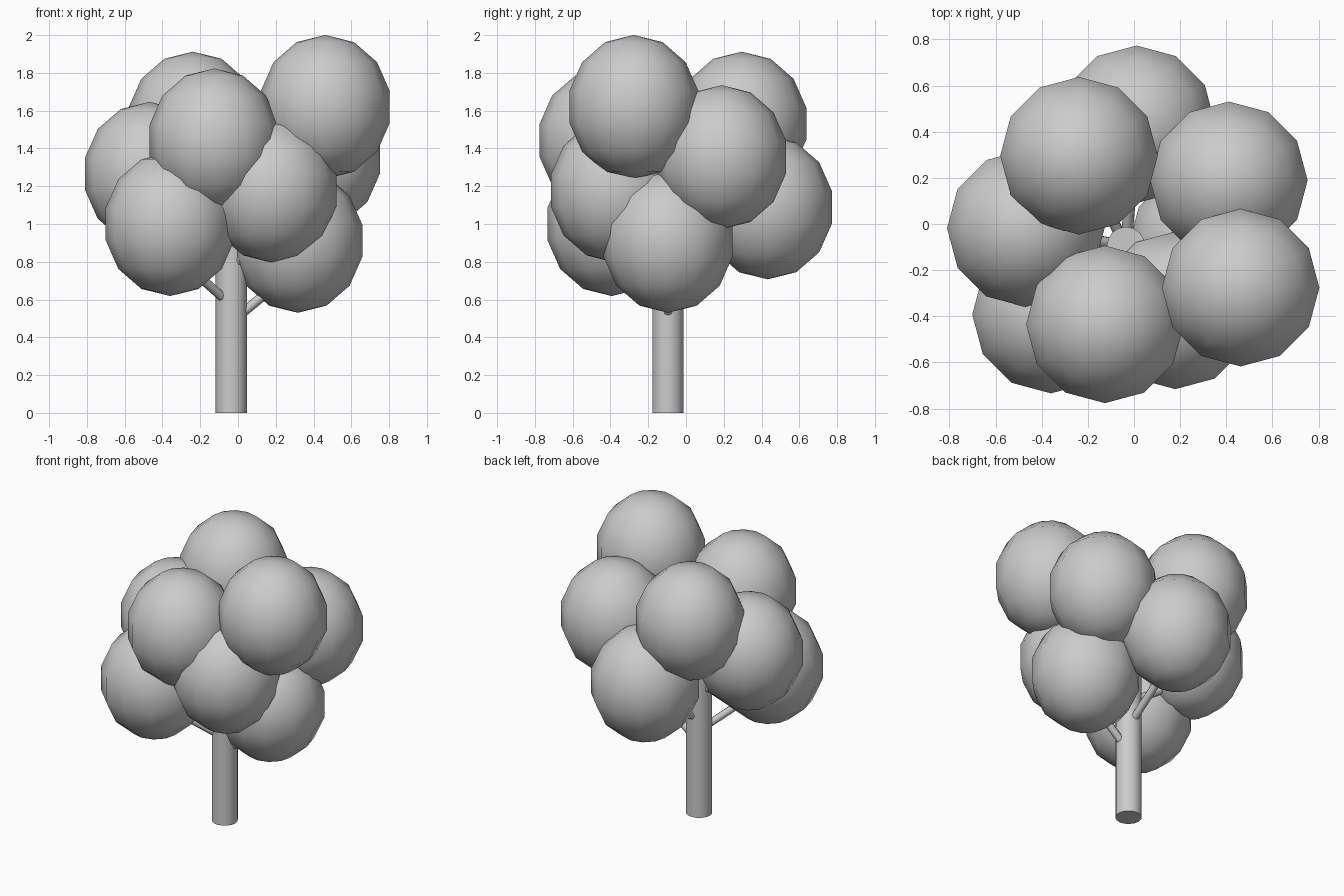
import bpy, bmesh, math
from mathutils import Vector, Matrix

if "Cube" in bpy.data.objects:
    bpy.data.objects.remove(bpy.data.objects["Cube"])

grey = bpy.data.materials.new("light_grey")
grey.diffuse_color = (0.6, 0.6, 0.6, 1)
grey.use_nodes = True
grey.node_tree.nodes["Principled BSDF"].inputs["Base Color"].default_value = grey.diffuse_color


def finish(bm, name, matrix, flat_caps):
    mesh = bpy.data.meshes.new(name)
    for f in bm.faces:
        f.smooth = not (flat_caps and len(f.verts) > 4)
    bm.to_mesh(mesh)
    bm.free()
    mesh.materials.append(grey)
    ob = bpy.data.objects.new(name, mesh)
    ob.matrix_world = matrix
    bpy.context.collection.objects.link(ob)
    return ob


def rod(name, a, b, radius, sides):
    a, b = Vector(a), Vector(b)
    d = b - a
    bm = bmesh.new()
    bmesh.ops.create_cone(bm, cap_ends=True, segments=sides,
                          radius1=radius, radius2=radius, depth=d.length)
    rot = Vector((0, 0, 1)).rotation_difference(d).to_matrix().to_4x4()
    return finish(bm, name, Matrix.Translation((a + b) / 2) @ rot, True)


def leaf_ball(name, centre):
    bm = bmesh.new()
    bmesh.ops.create_uvsphere(bm, u_segments=12, v_segments=7, radius=1)
    bmesh.ops.scale(bm, vec=(0.35, 0.35, 0.381), verts=bm.verts)
    return finish(bm, name, Matrix.Translation(centre), False)


# Trunk, slightly off centre
TX, TY = -0.035, -0.095
rod("trunk", (TX, TY, 0), (TX, TY, 1.25), 0.083, 16)

# Foliage balls climb in a golden-angle spiral, each on its own branch
for i in range(9):
    ang = -math.radians(137.5) * i
    dist = 0.352 + 0.0885 * (i % 3)
    z = 0.911 + 0.0886 * i
    x, y = TX + dist * math.cos(ang), TY + dist * math.sin(ang)
    leaf_ball(f"foliage_{i + 1}", (x, y, z))
    rod(f"branch_{i + 1}", (TX, TY, z - 0.43), (x, y, z - 0.14), 0.025, 8)
